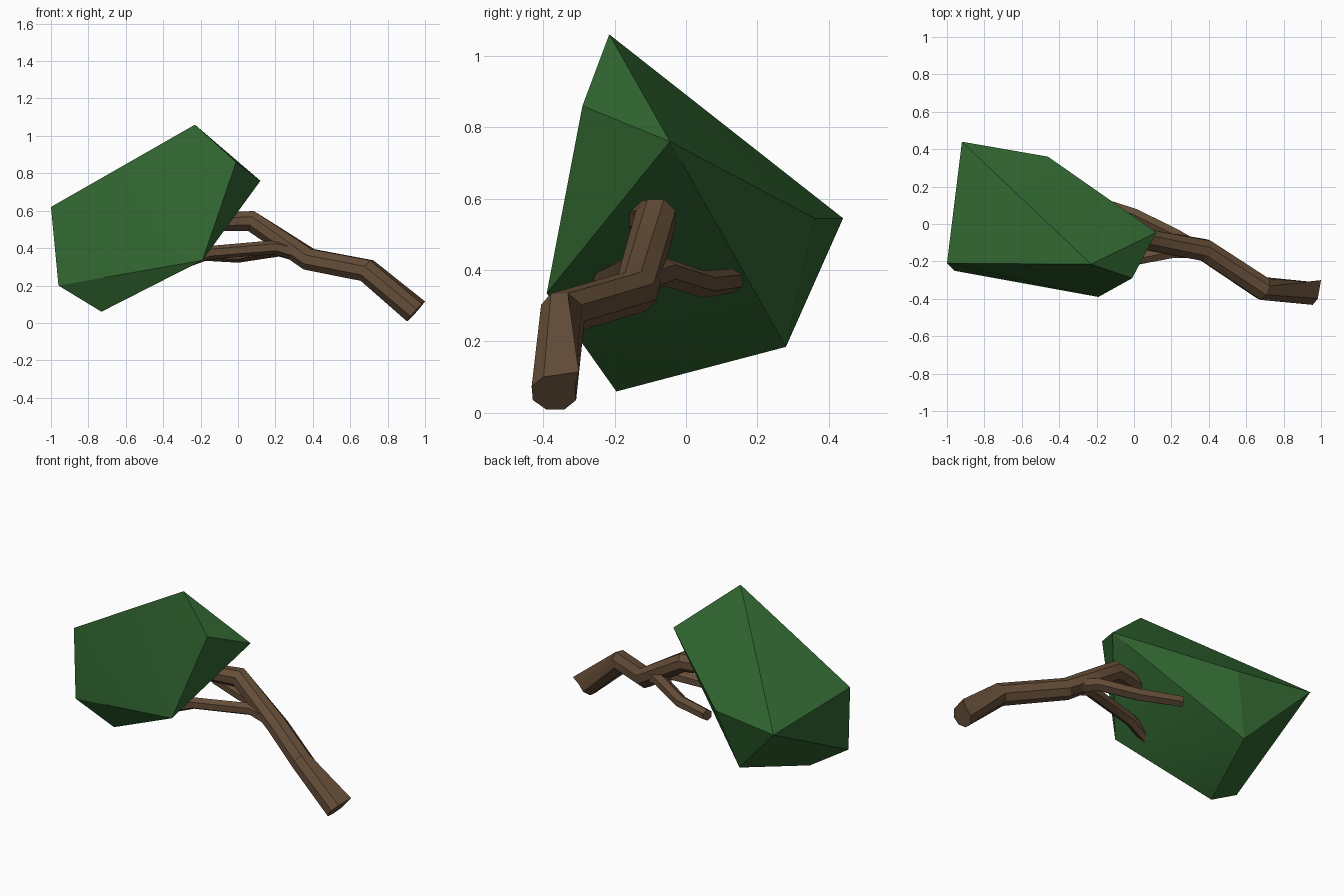
import bpy, bmesh, math
from mathutils import Vector

if "Cube" in bpy.data.objects:
    bpy.data.objects.remove(bpy.data.objects["Cube"])


def finish(name, bm, color, angle):
    bmesh.ops.recalc_face_normals(bm, faces=bm.faces)
    mesh = bpy.data.meshes.new(name)
    bm.to_mesh(mesh)
    bm.free()
    obj = bpy.data.objects.new(name, mesh)
    bpy.context.collection.objects.link(obj)
    mesh.materials.append(color)
    bpy.ops.object.select_all(action='DESELECT')
    obj.select_set(True)
    bpy.context.view_layer.objects.active = obj
    bpy.ops.object.shade_smooth_by_angle(angle=math.radians(angle))
    return obj


def material(name, rgb):
    mat = bpy.data.materials.new(name)
    mat.diffuse_color = (*rgb, 1)
    mat.use_nodes = True
    mat.node_tree.nodes["Principled BSDF"].inputs["Base Color"].default_value = mat.diffuse_color
    return mat


def limb(name, path, sides, splinter=None):
    """Tapered tube through (x, y, z, radius) points."""
    bm = bmesh.new()
    pts = [Vector(p[:3]) for p in path]
    rings = []
    for i, p in enumerate(pts):
        before = (p - pts[i - 1]).normalized() if i else Vector()
        after = (pts[i + 1] - p).normalized() if i < len(pts) - 1 else Vector()
        t = (before + after).normalized()
        side = t.cross(Vector((0, 0, 1))).normalized()
        up = side.cross(t)
        ring = []
        for k in range(sides):
            a = 2 * math.pi * (k + 0.5) / sides
            ring.append(bm.verts.new(p + path[i][3] * (side * math.cos(a) + up * math.sin(a))))
        rings.append(ring)
    for r0, r1 in zip(rings, rings[1:]):
        for k in range(sides):
            j = (k + 1) % sides
            bm.faces.new((r0[k], r0[j], r1[j], r1[k]))
    bm.faces.new(rings[0])
    bm.faces.new(rings[-1])
    if splinter:
        # torn corner on the broken end
        tip = Vector(splinter)
        min(rings[0], key=lambda v: (v.co - tip).length).co = tip
    return finish(name, bm, bark, 30)


bark = material("bark", (0.13, 0.075, 0.04))
leaf = material("leaf", (0.03, 0.13, 0.03))

# Main bent limb
limb("main_branch", [(0.945, -0.37, 0.055, 0.066), (0.69, -0.345, 0.28, 0.066),
                     (0.38, -0.14, 0.34, 0.063), (0.07, -0.085, 0.545, 0.06),
                     (-0.2, -0.13, 0.54, 0.05)], 8, (1.0, -0.3, 0.115))

# Two thinner twigs forking into the foliage
limb("back_twig", [(0.33, -0.13, 0.37, 0.045), (0.22, -0.06, 0.395, 0.04),
                   (0.0, 0.05, 0.36, 0.038), (-0.24, 0.13, 0.37, 0.034)], 6)
limb("front_twig", [(0.33, -0.14, 0.37, 0.045), (0.2, -0.15, 0.405, 0.038),
                    (-0.16, -0.22, 0.375, 0.036), (-0.3, -0.25, 0.32, 0.032)], 6)

# Faceted foliage clump: hull of its corners
bm = bmesh.new()
for corner in [(-0.23, -0.215, 1.06), (-0.01, -0.29, 0.86), (0.12, -0.045, 0.76),
               (-0.19, -0.39, 0.335), (-0.73, -0.195, 0.06), (-1.0, -0.21, 0.62),
               (-0.96, -0.25, 0.2), (-0.92, 0.44, 0.545), (-0.46, 0.36, 0.545),
               (-0.57, 0.28, 0.185)]:
    bm.verts.new(corner)
bmesh.ops.convex_hull(bm, input=bm.verts)
finish("foliage", bm, leaf, 30)
